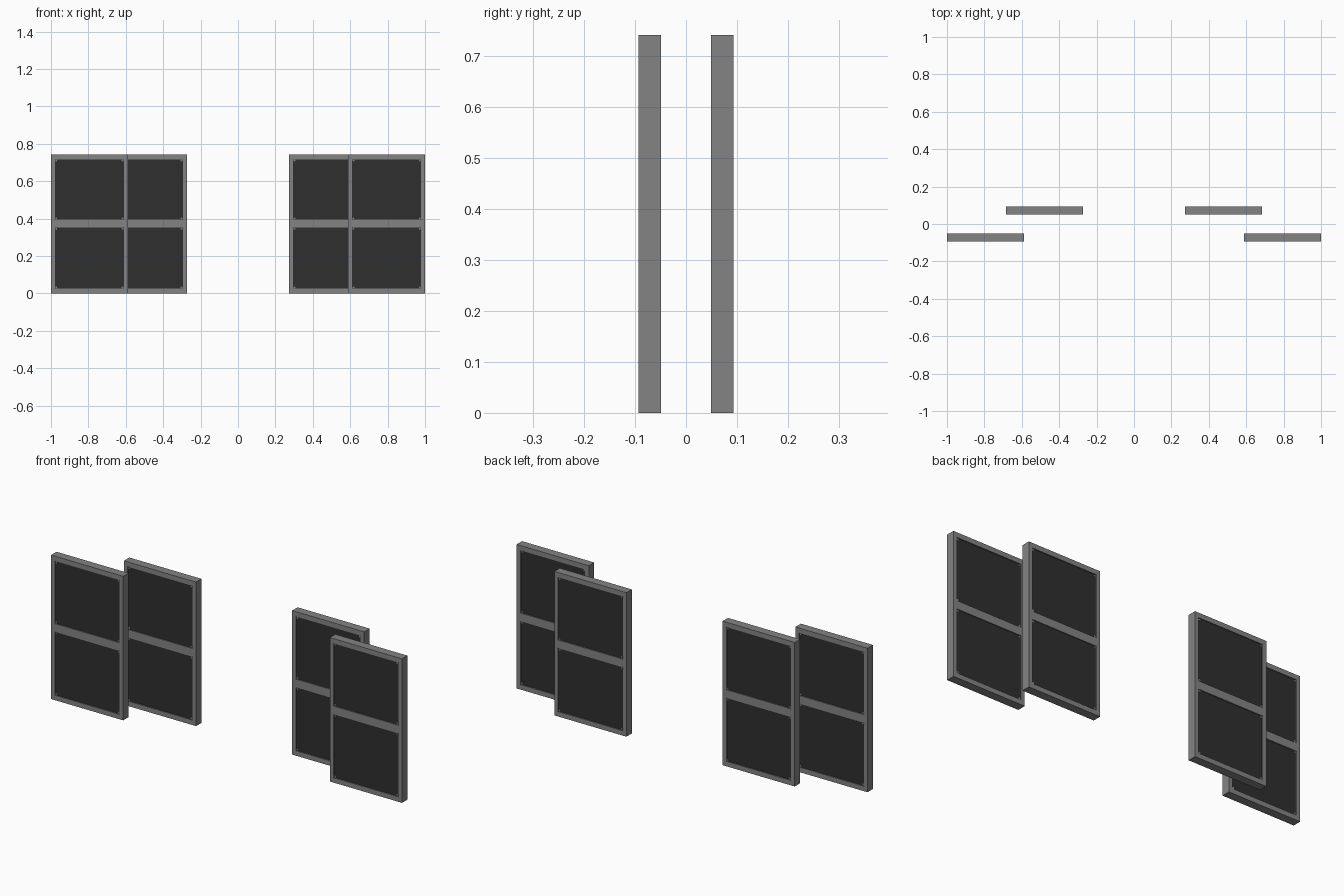
import bpy, bmesh, math
from mathutils import Matrix

if "Cube" in bpy.data.objects:
    bpy.data.objects.remove(bpy.data.objects["Cube"])

W, H, T = 0.411, 0.742, 0.044        # panel width, height, thickness
SIDE, END = 0.021, 0.025             # frame borders
MID0, MID1 = 0.352, 0.394            # middle rail
RECESS = 0.005                       # depth of the dark panes


def material(name, v):
    m = bpy.data.materials.new(name)
    m.diffuse_color = (v, v, v, 1)
    m.use_nodes = True
    m.node_tree.nodes["Principled BSDF"].inputs["Base Color"].default_value = m.diffuse_color
    return m


GREY = material("frame grey", 0.23)
DARK = material("pane charcoal", 0.028)


def finish(bm, name, mat, loc):
    bmesh.ops.recalc_face_normals(bm, faces=bm.faces)
    me = bpy.data.meshes.new(name)
    bm.to_mesh(me)
    bm.free()
    me.materials.append(mat)
    ob = bpy.data.objects.new(name, me)
    ob.location = loc
    bpy.context.collection.objects.link(ob)
    return ob


def frame(name, loc):
    # one-piece frame: a flat grid with two openings, extruded to thickness
    bm = bmesh.new()
    xs = [-W / 2, -W / 2 + SIDE, W / 2 - SIDE, W / 2]
    zs = [0, END, MID0, MID1, H - END, H]
    v = [[bm.verts.new((x, -T / 2, z)) for x in xs] for z in zs]
    for j in range(5):
        for i in range(3):
            if i == 1 and j in (1, 3):
                continue
            bm.faces.new((v[j][i], v[j][i + 1], v[j + 1][i + 1], v[j + 1][i]))
    r = bmesh.ops.extrude_face_region(bm, geom=bm.faces[:], use_keep_orig=True)
    new = [g for g in r["geom"] if isinstance(g, bmesh.types.BMVert)]
    bmesh.ops.translate(bm, verts=new, vec=(0, T, 0))
    finish(bm, name + "_frame", GREY, loc)


def pane(name, loc, z0, z1):
    # dark pane, recessed on both sides
    bm = bmesh.new()
    m = Matrix.Translation((0, 0, (z0 + z1) / 2)) @ Matrix.Diagonal(
        (W - 2 * SIDE, T - 2 * RECESS, z1 - z0, 1))
    bmesh.ops.create_cube(bm, size=1, matrix=m)
    finish(bm, name + "_pane", DARK, loc)


def screws(name, loc, z0, z1):
    # small pins through the pane corners, showing on both sides
    bm = bmesh.new()
    g = 0.007
    for x in (-W / 2 + SIDE + g, W / 2 - SIDE - g):
        for z in (z0 + g, z1 - g):
            m = Matrix.Translation((x, 0, z)) @ Matrix.Rotation(math.pi / 2, 4, 'X')
            bmesh.ops.create_cone(bm, cap_ends=True, segments=10, radius1=0.005,
                                  radius2=0.005, depth=T - 2 * RECESS + 0.004, matrix=m)
    finish(bm, name + "_screws", GREY, loc)


# outer panels sit in front, inner panels behind
for label, x, y in (("outer", 1 - W / 2, -0.0715), ("inner", 0.274 + W / 2, 0.0715)):
    for side, s in (("left", -1), ("right", 1)):
        name, loc = f"{side}_{label}", (s * x, y, 0)
        frame(name, loc)
        for part, z0, z1 in (("lower", END, MID0), ("upper", MID1, H - END)):
            pane(f"{name}_{part}", loc, z0, z1)
            screws(f"{name}_{part}", loc, z0, z1)
